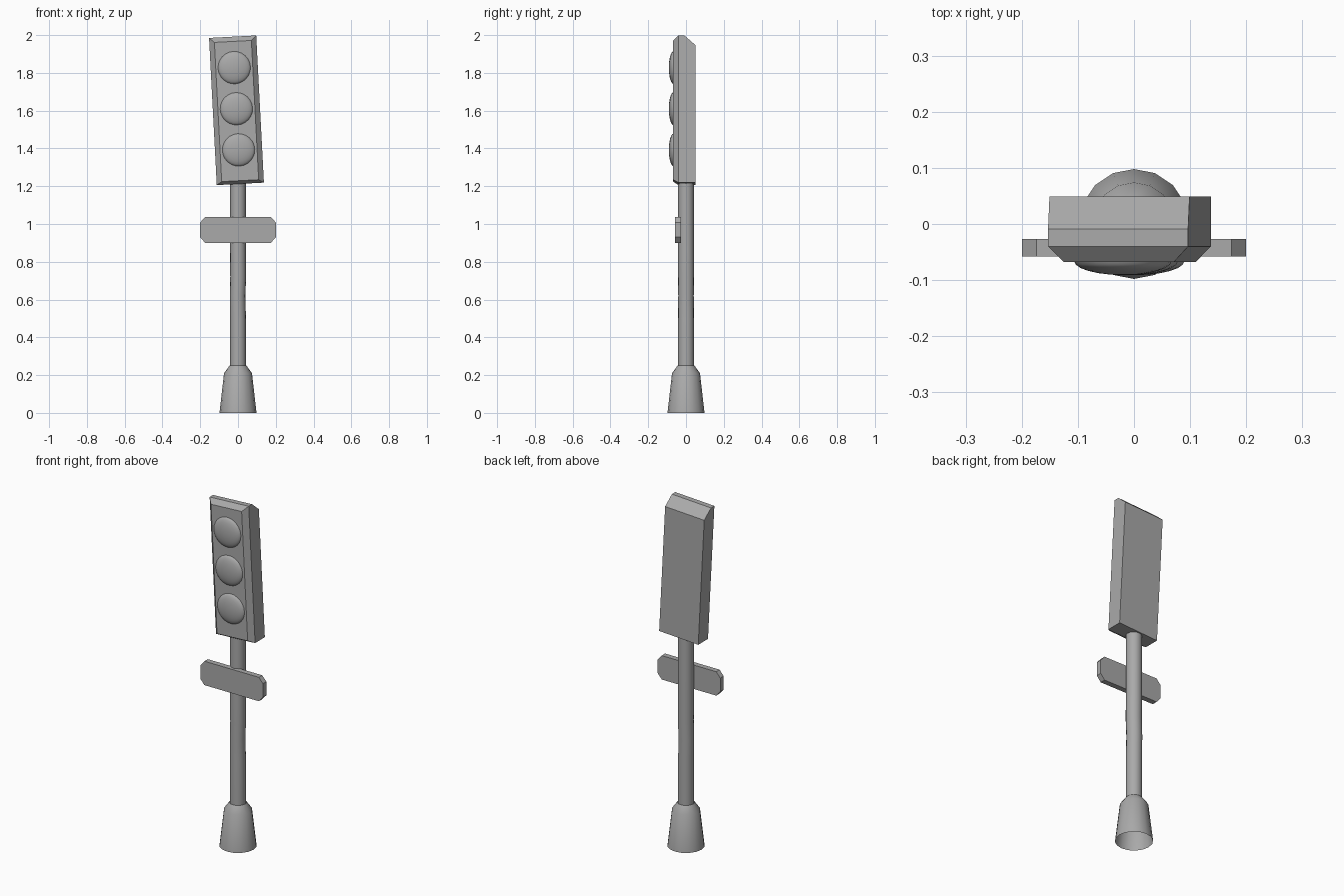
import bpy, bmesh, math
from mathutils import Matrix, Vector

cube = bpy.data.objects.get("Cube")
if cube:
    bpy.data.objects.remove(cube, do_unlink=True)

grey = bpy.data.materials.new("mid_grey")
grey.use_nodes = True
colour = (0.4, 0.4, 0.4, 1)
grey.diffuse_color = colour
grey.node_tree.nodes["Principled BSDF"].inputs["Base Color"].default_value = colour


def finish(name, bm, smooth=False):
    bmesh.ops.recalc_face_normals(bm, faces=bm.faces)
    mesh = bpy.data.meshes.new(name)
    bm.to_mesh(mesh)
    bm.free()
    mesh.materials.append(grey)
    obj = bpy.data.objects.new(name, mesh)
    bpy.context.collection.objects.link(obj)
    if smooth:
        bpy.ops.object.select_all(action='DESELECT')
        obj.select_set(True)
        bpy.context.view_layer.objects.active = obj
        bpy.ops.object.shade_smooth_by_angle(angle=math.radians(35))
    return obj


def bridge(bm, rings):
    for a, b in zip(rings, rings[1:]):
        for i in range(len(a)):
            j = (i + 1) % len(a)
            bm.faces.new((a[i], a[j], b[j], b[i]))


def tube(name, profile, sides=16):
    """Open round shell; profile holds (radius, height, sideways offset)."""
    bm = bmesh.new()
    rings = []
    for r, z, shift in profile:
        angles = [math.tau * i / sides for i in range(sides)]
        rings.append([bm.verts.new((shift + r * math.cos(t), r * math.sin(t), z))
                      for t in angles])
    bridge(bm, rings)
    return finish(name, bm, True)


# Flared foot and slightly dented pole
tube("base", [(0.098, 0, 0), (0.074, 0.21, 0), (0.045, 0.25, 0)])
tube("pole", [(0.042, 0.245, 0), (0.042, 0.5, 0), (0.041, 0.62, -0.002),
              (0.042, 0.72, 0.001), (0.042, 0.85, 0), (0.042, 1.23, 0)])

# Sign plate with clipped corners
bm = bmesh.new()
hx, hz, cx, cz = 0.2, 0.069, 0.026, 0.03
quarter = [(hx, hz - cz), (hx - cx, hz)]
outline = (quarter + [(-x, z) for x, z in reversed(quarter)]
           + [(-x, -z) for x, z in quarter]
           + [(x, -z) for x, z in reversed(quarter)])
rings = [[bm.verts.new((x, y, 0.969 + z)) for x, z in outline] for y in (-0.058, -0.027)]
bridge(bm, rings)
for ring in rings:
    bm.faces.new(ring)
finish("sign_plate", bm)

# Lamp housing: bevelled front, sloping top at the back, leaning sideways
lean = Matrix.Translation((-0.008, 0, 1.602)) @ Matrix.Rotation(math.radians(-3), 4, 'Y')
bm = bmesh.new()
rings = []
for y, w, bottom, top in [(-0.068, 0.098, -0.373, 0.365), (-0.04, 0.125, -0.39, 0.39),
                          (-0.009, 0.125, -0.39, 0.39), (0.049, 0.125, -0.39, 0.34)]:
    corners = [(-w, bottom), (w, bottom), (w, top), (-w, top)]
    rings.append([bm.verts.new(lean @ Vector((x, y, z))) for x, z in corners])
bridge(bm, rings)
bm.faces.new(rings[0])
bm.faces.new(rings[-1])
finish("lamp_housing", bm)

# Three shallow domed lenses
for name, height in [("bottom", -0.21), ("middle", 0.008), ("top", 0.226)]:
    bm = bmesh.new()
    shape = Matrix.Translation((0, -0.066, height)) @ Matrix.Diagonal((0.087, 0.025, 0.087, 1))
    turn = Matrix.Rotation(math.radians(90), 4, 'X')
    bmesh.ops.create_uvsphere(bm, u_segments=24, v_segments=12, radius=1,
                              matrix=lean @ shape @ turn)
    inner = [v for v in bm.verts if v.co.y > -0.06]
    bmesh.ops.delete(bm, geom=inner, context='VERTS')
    lens = finish(name + "_lens", bm, True)
    lens.data.shade_smooth()
